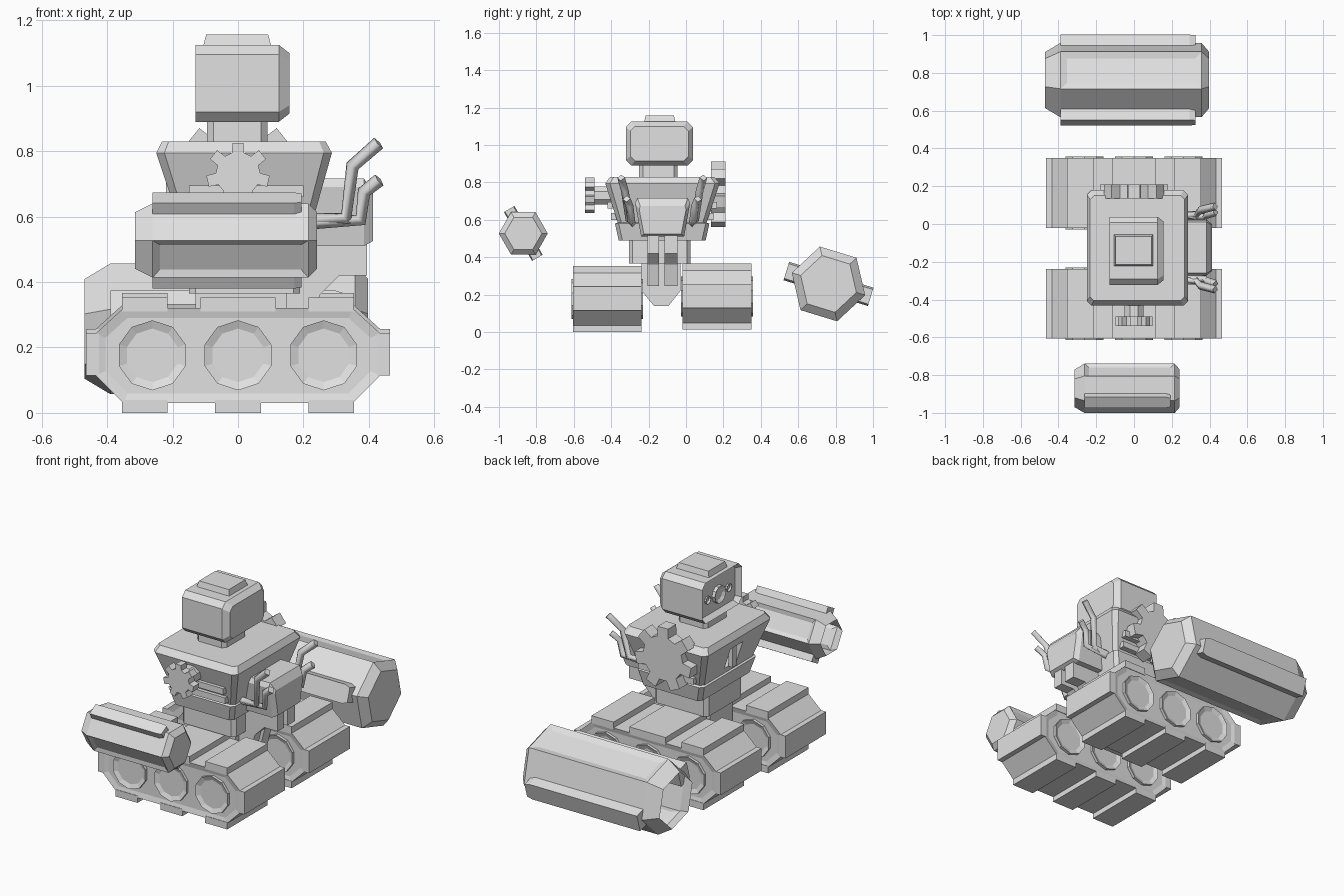
import bpy, bmesh, math
from mathutils import Vector

if "Cube" in bpy.data.objects:
    bpy.data.objects.remove(bpy.data.objects["Cube"])

grey = bpy.data.materials.new("light_grey")
grey.use_nodes = True
COLOUR = (0.75, 0.75, 0.75, 1)
grey.diffuse_color = COLOUR
grey.node_tree.nodes["Principled BSDF"].inputs["Base Color"].default_value = COLOUR
MID = -0.127  # centre line of the body in y


def place(axis, pos, u, v):
    return Vector({"x": (pos, u, v), "y": (u, pos, v), "z": (u, v, pos)}[axis])


def rect(u0, u1, v0, v1, cut=0.0):
    """Rectangle outline with optional clipped corners."""
    if not cut:
        return [(u0, v0), (u1, v0), (u1, v1), (u0, v1)]
    c = cut
    return [(u0 + c, v0), (u1 - c, v0), (u1, v0 + c), (u1, v1 - c),
            (u1 - c, v1), (u0 + c, v1), (u0, v1 - c), (u0, v0 + c)]


def ngon(n, r, cu, cv, turn=0.0):
    return [(cu + r * math.cos(turn + k * math.tau / n),
             cv + r * math.sin(turn + k * math.tau / n)) for k in range(n)]


def loft(name, axis, sections, caps=(True, True), inset=None, pick=None):
    """Skin (position, outline) sections; optionally recess the picked faces."""
    bm = bmesh.new()
    rings = [[bm.verts.new(place(axis, p, u, v)) for u, v in o] for p, o in sections]
    n = len(rings[0])
    for a, b in zip(rings, rings[1:]):
        for i in range(n):
            j = (i + 1) % n
            bm.faces.new((a[i], a[j], b[j], b[i]))
    ends = [bm.faces.new(r) for r, keep in zip((rings[0], rings[-1]), caps) if keep]
    bmesh.ops.recalc_face_normals(bm, faces=bm.faces[:])
    if inset:
        bm.normal_update()
        chosen = [f for f in bm.faces if pick(f)] if pick else ends
        for f in chosen:
            bmesh.ops.inset_region(bm, faces=[f], thickness=inset[0], use_even_offset=True)
            bmesh.ops.translate(bm, verts=f.verts[:], vec=f.normal * inset[1])
    mesh = bpy.data.meshes.new(name)
    bm.to_mesh(mesh)
    bm.free()
    mesh.materials.append(grey)
    ob = bpy.data.objects.new(name, mesh)
    bpy.context.collection.objects.link(ob)
    return ob


def box(name, x0, x1, y0, y1, z0, z1, cut=0.0):
    return loft(name, "z", [(z0, rect(x0, x1, y0, y1, cut)), (z1, rect(x0, x1, y0, y1, cut))])


# Treads with pads and wheels
def tread(side, y0, y1, dz):
    half = [(0.435, 0.115), (0.435, 0.243), (0.35, 0.32)]
    outline = [(0.35, 0.03)] + half
    outline = [(x, z + dz) for x, z in outline + [(-x, z) for x, z in reversed(outline)]]
    loft(side + "_tread", "y", [(y0, outline), (y1, outline)], inset=(0.03, -0.008))
    for i, x in enumerate((-0.285, 0, 0.285)):
        w = 0.115 if x == 0 else 0.07
        box(f"{side}_top_pad_{i}", x - w, x + w, y0, y1, 0.31 + dz, 0.353 + dz)
        box(f"{side}_bottom_pad_{i}", x - 0.07, x + 0.07, y0, y1, dz, 0.04 + dz)
    for s in (-1, 1):
        a, b = sorted((s * 0.425, s * 0.465))
        box(f"{side}_end_pad_{s}", a, b, y0, y1, 0.115 + dz, 0.243 + dz)
        inner, outer = (y0 + 0.02, y0 - 0.008) if s < 0 else (y1 - 0.02, y1 + 0.008)
        for i in (-1, 0, 1):
            o = ngon(10, 0.107, i * 0.262, 0.176 + dz, math.pi / 10)
            loft(f"{side}_wheel_{s}_{i}", "y", [(inner, o), (outer, o)], inset=(0.024, -0.01))


tread("front", -0.605, -0.238, 0)
tread("rear", -0.02, 0.35, 0.013)


# Floating forearms: hexagonal sleeves, open at the -x end
def forearm(name, x0, x1, cy, cz, r, turn, taper, panel):
    def hexa(k):
        return ngon(6, r * k, cy, cz, turn)
    side = Vector((0, math.cos(turn + math.pi / 6), math.sin(turn + math.pi / 6)))

    def is_panel(f):
        return abs(f.normal.dot(side)) > 0.99 and f.calc_area() > r * (x1 - x0) * 0.5
    loft(name, "x", [(x0, hexa(0.76)), (x0 + 2 * taper, hexa(1)), (x1 - taper, hexa(1)), (x1, hexa(0.76))],
         caps=(False, True), inset=(panel, -0.012), pick=is_panel)
    # Two guard fins on opposite corners
    out = Vector((math.cos(turn + 2 * math.pi / 3), math.sin(turn + 2 * math.pi / 3)))
    across = Vector((-out.y, out.x))
    c = Vector((cy, cz))
    for s in (-1, 1):
        def fin(w):
            return [tuple(c + s * out * d + across * q * w) for d, q in
                    ((r * 0.75, -1), (r * 1.15, -1), (r * 1.15, 1), (r * 0.75, 1))]
        loft(f"{name}_fin_{s}", "x", [(x0 + 2 * taper, fin(r * 0.25)), (x1 - 2.6 * taper, fin(r * 0.25)),
                                      (x1 - 1.8 * taper, fin(r * 0.2))])


forearm("large_forearm", -0.47, 0.398, 0.762, 0.257, 0.205, math.radians(43), 0.04, 0.034)
forearm("small_forearm", -0.315, 0.242, -0.87, 0.527, 0.131, 0, 0.027, 0.022)

# Hip axle and waist
hip = [(-0.237, 0.4), (-0.237, 0.22), (-0.17, 0.138), (-0.095, 0.138), (-0.03, 0.22), (-0.03, 0.4)]
loft("hip", "x", [(-0.13, hip), (0.15, hip)])
box("waist", -0.15, 0.19, -0.305, 0.025, 0.365, 0.52, 0.02)

# Torso
torso = loft("torso", "z", [
    (0.49, rect(-0.165, 0.215, -0.36, 0.105, 0.02)),
    (0.58, rect(-0.19, 0.235, -0.38, 0.125, 0.02)),
    (0.585, rect(-0.18, 0.228, -0.365, 0.11, 0.02)),
    (0.795, rect(-0.25, 0.287, -0.432, 0.18, 0.025)),
    (0.83, rect(-0.232, 0.268, -0.405, 0.15, 0.02))])
slot = box("chest_slot_cutter", -0.04, 0.04, MID - 0.055, MID + 0.055, -0.065, 0.065)
slot.location = (-0.205, 0, 0.685)
slot.rotation_euler = (0, -0.32, 0)
slot.hide_render = True
slot.hide_set(True)
cut = torso.modifiers.new("slot", "BOOLEAN")
cut.operation = "DIFFERENCE"
cut.object = slot
bar = box("chest_slot_bar", -0.22, -0.195, MID - 0.018, MID + 0.018, 0.62, 0.74)
bar.rotation_euler = (0, 0, 0)
for s in (-1, 1):
    for i, z in enumerate((0.6, 0.66)):
        d = 0.25 + 0.3 * (z - 0.585)
        y0, y1 = sorted((MID + s * 0.2, MID + s * (d + 0.02)))
        box(f"side_rib_{s}_{i}", -0.15, 0.2, y0, y1, z, z + 0.035)


# Shoulder gears
def gear(name, y_hub, y0, y1, cz, r):
    outline = []
    for k in range(7):
        for off, rad in ((-0.3, 0.7), (-0.2, 1), (0.2, 1), (0.3, 0.7)):
            a = math.pi / 2 + (k + off) * math.tau / 7
            outline.append((r * rad * math.cos(a), cz + r * rad * math.sin(a)))
    loft(name, "y", [(y0, outline), (y1, outline)])
    hub = ngon(8, r * 0.55, 0, cz, math.pi / 8)
    loft(name + "_hub", "y", [(y_hub, hub), (y0, hub)])


gear("small_gear", -0.39, -0.49, -0.54, 0.73, 0.097)
gear("large_gear", 0.05, 0.135, 0.21, 0.735, 0.18)

# Neck and head with recessed face
box("neck", -0.095, 0.09, -0.25, -0.045, 0.81, 0.9, 0.02)
head = rect(-0.322, 0.038, 0.89, 1.125, 0.03)
loft("head", "x", [(-0.13, head), (0.125, head), (0.157, rect(-0.297, 0.013, 0.915, 1.1, 0.025))],
     inset=(0.02, -0.03), pick=lambda f: f.normal.x < -0.9)
loft("head_cap", "z", [(1.12, rect(-0.107, 0.102, -0.225, -0.055)), (1.157, rect(-0.097, 0.092, -0.215, -0.065))])
for label, dy, r in (("main_eye", 0, 0.05), ("left_eye", -0.095, 0.022), ("right_eye", 0.095, 0.022)):
    o = ngon(10, r, MID - 0.015 + dy, 1.0)
    loft(label, "x", [(-0.12 if r > 0.03 else -0.11, o), (-0.09, o)], inset=(r * 0.35, -0.012),
         pick=lambda f: f.normal.x < -0.9)

# Backpack with lower housing and hoses
pack = [(-0.24, 0.51), (-0.01, 0.51), (0.022, 0.69), (0.01, 0.717), (-0.26, 0.717), (-0.272, 0.69)]
tip = [(-0.225, 0.525), (-0.025, 0.525), (0.0, 0.655), (-0.005, 0.675), (-0.245, 0.675), (-0.25, 0.655)]
loft("backpack", "x", [(0.2, pack), (0.385, pack), (0.412, tip)])
hose = [(0.395, 0.53), (0.395, 0.42), (0.31, 0.42), (0.25, 0.36), (0.22, 0.245), (0.13, 0.245), (0.13, 0.53)]
for i, (y0, y1) in enumerate(((-0.205, -0.145), (-0.115, -0.045))):
    loft(f"waist_hose_{i}", "y", [(y0, hose), (y1, hose)])


# Bent exhaust pipes, a tall and a short one on each side
def pipe(name, points):
    curve = bpy.data.curves.new(name, "CURVE")
    curve.dimensions = "3D"
    curve.bevel_depth = 0.021
    curve.bevel_resolution = 0
    curve.use_fill_caps = True
    spline = curve.splines.new("POLY")
    spline.points.add(len(points) - 1)
    for p, co in zip(spline.points, points):
        p.co = (*co, 1)
    curve.materials.append(grey)
    bpy.context.collection.objects.link(bpy.data.objects.new(name, curve))


for s in (-1, 1):
    pipe(f"tall_pipe_{s}", [(0.2, MID + s * 0.165, 0.59), (0.33, MID + s * 0.175, 0.595),
                            (0.35, MID + s * 0.2, 0.755), (0.43, MID + s * 0.22, 0.825)])
    pipe(f"short_pipe_{s}", [(0.2, MID + s * 0.16, 0.58), (0.375, MID + s * 0.165, 0.59),
                             (0.385, MID + s * 0.175, 0.675), (0.432, MID + s * 0.19, 0.712)])
